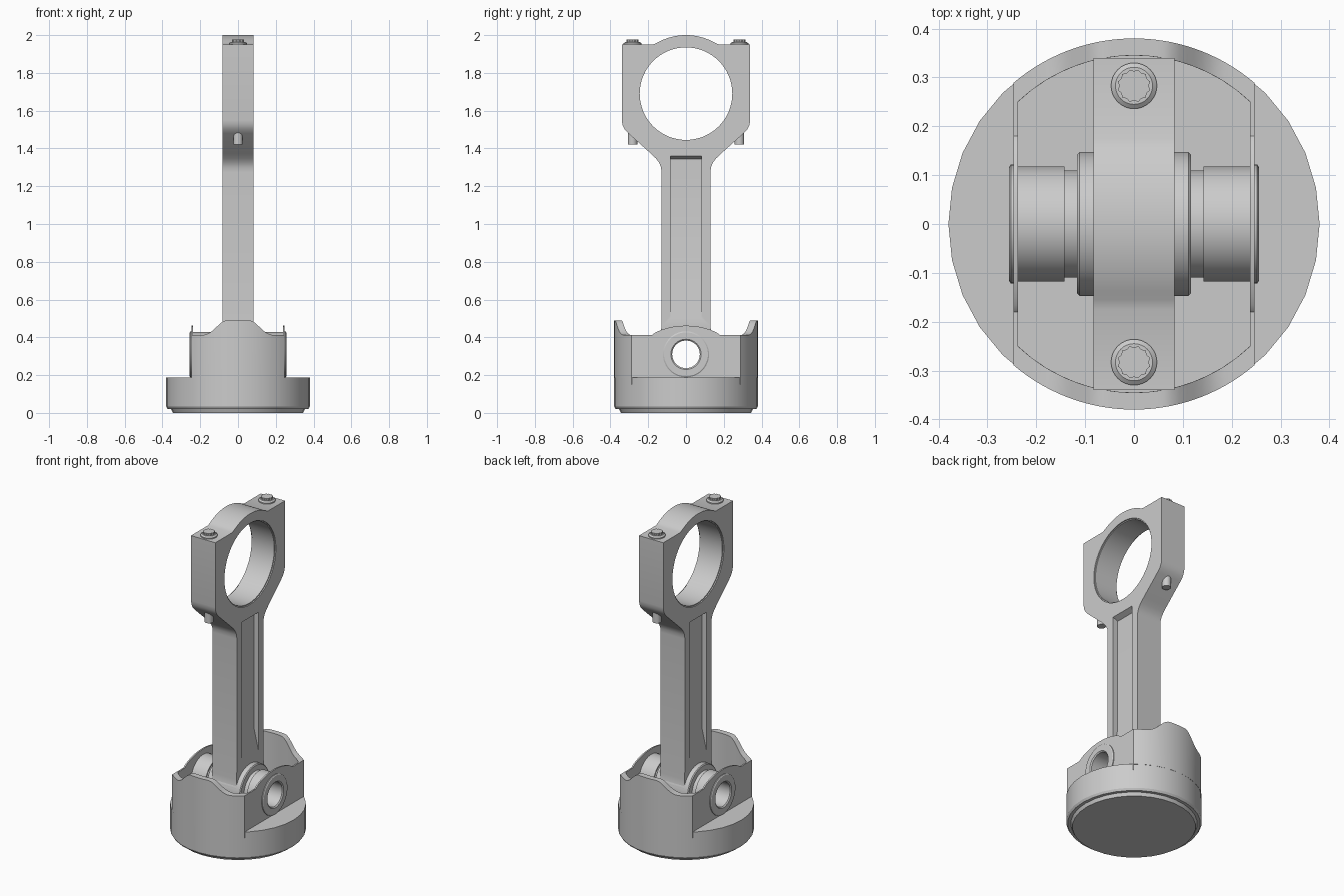
import bpy, bmesh
from math import sin, cos, pi, radians, sqrt
from mathutils import Matrix

if "Cube" in bpy.data.objects:
    bpy.data.objects.remove(bpy.data.objects["Cube"])

PIN_Z, BIG_Z = 0.31, 1.69


def finish(name, bm):
    bmesh.ops.remove_doubles(bm, verts=bm.verts, dist=1e-5)
    bmesh.ops.recalc_face_normals(bm, faces=bm.faces)
    me = bpy.data.meshes.new(name)
    bm.to_mesh(me)
    bm.free()
    ob = bpy.data.objects.new(name, me)
    bpy.context.collection.objects.link(ob)
    return ob


def prism(name, loops, lo, hi, axis='X'):
    """Extrude outlines (first outer, rest holes) along an axis."""
    place = {'X': lambda a, b, h: (h, a, b),
             'Y': lambda a, b, h: (a, h, b),
             'Z': lambda a, b, h: (a, b, h)}[axis]
    bm = bmesh.new()
    edges = []
    for loop in loops:
        vs = [bm.verts.new(place(a, b, lo)) for a, b in loop]
        edges += [bm.edges.new((vs[i - 1], vs[i])) for i in range(len(vs))]
    bmesh.ops.triangle_fill(bm, edges=edges, use_beauty=True)
    ext = bmesh.ops.extrude_face_region(bm, geom=bm.faces[:], use_keep_orig=True)
    new = [v for v in ext['geom'] if isinstance(v, bmesh.types.BMVert)]
    bmesh.ops.translate(bm, verts=new, vec=place(0, 0, hi - lo))
    return finish(name, bm)


def lathe(name, profile, seg, closed=False, matrix=Matrix()):
    """Spin (radius, height) points about z, then place with matrix."""
    bm = bmesh.new()
    rings = [[bm.verts.new((r * cos(2 * pi * k / seg), r * sin(2 * pi * k / seg), h))
              for k in range(seg)] for r, h in profile]
    for i in range(0 if closed else 1, len(rings)):
        a, b = rings[i - 1], rings[i]
        for k in range(seg):
            j = (k + 1) % seg
            bm.faces.new((a[k], a[j], b[j], b[k]))
    bmesh.ops.transform(bm, matrix=matrix, verts=bm.verts)
    return finish(name, bm)


def arc(cy, cz, r, a0, a1, n):
    return [(cy + r * cos(radians(a0 + (a1 - a0) * i / n)),
             cz + r * sin(radians(a0 + (a1 - a0) * i / n))) for i in range(n + 1)]


def circle(cy, cz, r, n=48):
    return arc(cy, cz, r, 0, 360, n)[:-1]


def cut(ob, cutter):
    m = ob.modifiers.new('cut', 'BOOLEAN')
    m.operation, m.solver, m.object = 'DIFFERENCE', 'EXACT', cutter
    bpy.context.view_layer.objects.active = ob
    bpy.ops.object.modifier_apply(modifier=m.name)
    bpy.data.objects.remove(cutter)


# Piston crown with a cavity between the pin walls
crown = lathe('piston_crown', [(0, 0), (.345, 0), (.354, .02), (.372, .02), (.38, .033),
                               (.38, .188), (0, .188)], 32)
xs = [-.24 + .48 * i / 16 for i in range(17)]
cavity = [(x, sqrt(.345 ** 2 - x * x)) for x in xs]
cavity += [(x, -y) for x, y in reversed(cavity)]
cut(crown, prism('cavity_cutter', [cavity], .12, .3, 'Z'))


# Curved skirts, tall in the middle and dipping to the sides
def skirt_top(x):
    t = min(max((abs(x) - .06) / .14, 0), 1)
    s = t * t * (3 - 2 * t)
    return .412 + .078 * (1 - s) ** 1.5


for side, label in ((-1, 'front'), (1, 'back')):
    bm = bmesh.new()
    rows = []
    for i in range(33):
        x = -.247 + .494 * i / 32
        yo, yi = sqrt(.38 ** 2 - x * x), sqrt(.345 ** 2 - x * x)
        rows.append([bm.verts.new((x, side * y, z)) for y, z in
                     ((yo, .185), (yo, skirt_top(x)), (yi, skirt_top(x)), (yi, .185))])
    for a, b in zip(rows, rows[1:]):
        for k in range(4):
            bm.faces.new((a[k], a[(k + 1) % 4], b[(k + 1) % 4], b[k]))
    bm.faces.new(rows[0])
    bm.faces.new(rows[-1])
    finish(label + '_skirt', bm)

# Thin flat walls with a hump over the pin
hump = [(.18 * cos(pi * i / 16), .412 + .05 * sin(pi * i / 16) ** 1.6) for i in range(17)]
wall = [(-.288, .15), (.288, .15), (.288, .412)] + hump + [(-.288, .412)]
for side, label in ((-1, 'left'), (1, 'right')):
    prism(label + '_pin_wall', [wall, circle(0, PIN_Z, .1)], side * .238, side * .247)

# Hollow stepped wrist pin
along_x = Matrix.Translation((0, 0, PIN_Z)) @ Matrix.Rotation(pi / 2, 4, 'Y')
half = [(.11, .11), (.11, .142), (.118, .142), (.118, .244), (.122, .244), (.122, .252),
        (.116, .256), (.08, .256), (.073, .25)]
pin = half + [(r, -h) for r, h in reversed(half)]
lathe('wrist_pin', pin, 48, True, along_x)
lathe('small_end_bush', [(.105, -.117), (.142, -.117), (.147, -.112), (.147, .112),
                         (.142, .117), (.105, .117)], 48, True, along_x)

# Connecting rod plate: right half outline, mirrored
right = arc(0, BIG_Z, .31, 90, 60, 8)[1:] + [
    (.175, 1.95), (.34, 1.95), (.34, 1.55), (.336, 1.525), (.325, 1.502), (.305, 1.48),
    (.185, 1.372), (.16, 1.348), (.142, 1.325), (.132, 1.3), (.13, 1.275), (.13, .46),
    (.134, .41)] + arc(0, PIN_Z, .147, 24, -84, 14)
outline = [(0, 2.0)] + right + [(0, PIN_Z - .147)] + [(-y, z) for y, z in reversed(right)]
rod = prism('connecting_rod', [outline, circle(0, BIG_Z, .251, 64), circle(0, PIN_Z, .107)],
            -.083, .083)

# Shallow pockets that run out toward the pin, one per face
for s in (-1, 1):
    pocket = [(s * .1, .45), (s * .083, .5), (s * .05, .64), (s * .05, 1.345),
              (s * .083, 1.36), (s * .1, 1.36)]
    cut(rod, prism('pocket_cutter', [pocket], -.083, .083, 'Y'))

# Bearing shell lining the big end
lathe('big_end_bearing', [(.245, -.076), (.253, -.076), (.253, .076), (.245, .076)], 64, True,
      Matrix.Translation((0, 0, BIG_Z)) @ Matrix.Rotation(pi / 2, 4, 'Y'))

# Cap bolts: shank, washer flange and twelve-point head
for side, label in ((-1, 'front'), (1, 'back')):
    y = side * .283
    at = Matrix.Translation((0, y, 0))
    lathe(label + '_bolt_shank', [(0, 1.42), (.025, 1.42), (.025, 1.9), (0, 1.9)], 24, matrix=at)
    lathe(label + '_bolt_flange', [(0, 1.945), (.047, 1.945), (.047, 1.957), (.038, 1.964),
                                   (0, 1.964)], 32, matrix=at)
    star = [((.034 if k % 2 else .030) * cos(pi * k / 12),
             y + (.034 if k % 2 else .030) * sin(pi * k / 12)) for k in range(24)]
    prism(label + '_bolt_head', [star], 1.96, 1.978, 'Z')

# Smooth shading with crisp edges
for ob in bpy.context.scene.objects:
    bpy.ops.object.select_all(action='DESELECT')
    ob.select_set(True)
    bpy.context.view_layer.objects.active = ob
    bpy.ops.object.shade_smooth_by_angle(angle=radians(25))
